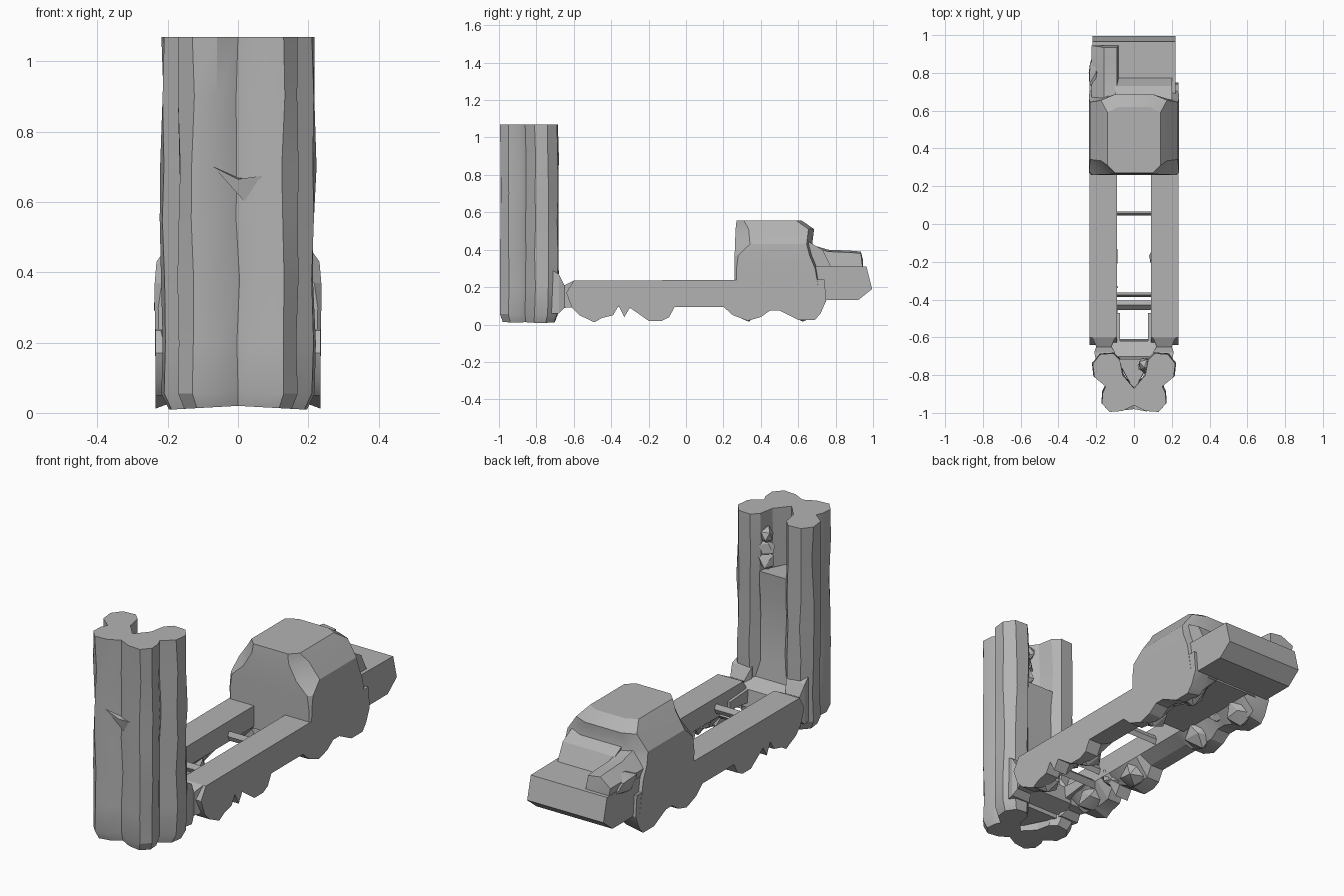
import bpy, bmesh, random
from mathutils import Vector, Matrix

random.seed(4)
cube = bpy.data.objects.get("Cube")
if cube:
    bpy.data.objects.remove(cube, do_unlink=True)

GREY = (0.45, 0.45, 0.45, 1)
grey = bpy.data.materials.new("plain grey")
grey.use_nodes = True
grey.diffuse_color = GREY
grey.node_tree.nodes["Principled BSDF"].inputs["Base Color"].default_value = GREY


def finish(name, bm):
    bmesh.ops.recalc_face_normals(bm, faces=bm.faces)
    mesh = bpy.data.meshes.new(name)
    bm.to_mesh(mesh)
    bm.free()
    mesh.materials.append(grey)
    ob = bpy.data.objects.new(name, mesh)
    bpy.context.collection.objects.link(ob)
    bpy.ops.object.select_all(action='DESELECT')
    ob.select_set(True)
    bpy.context.view_layer.objects.active = ob
    bpy.ops.object.shade_smooth_by_angle(angle=0.45)
    return ob


def loft(name, rings):
    """Skin closed rings of equal length and cap both ends."""
    bm = bmesh.new()
    loops = [[bm.verts.new(p) for p in ring] for ring in rings]
    n = len(loops[0])
    for a, b in zip(loops, loops[1:]):
        for i in range(n):
            j = (i + 1) % n
            bm.faces.new((a[i], a[j], b[j], b[i]))
    caps = [bm.faces.new(loops[0][::-1]), bm.faces.new(loops[-1])]
    bm.normal_update()
    bmesh.ops.triangulate(bm, faces=caps, ngon_method='EAR_CLIP')
    return finish(name, bm)


def slab(name, profile, x0, x1):
    """Extrude a (y, z) profile along x."""
    return loft(name, [[(x, y, z) for y, z in profile] for x in (x0, x1)])


def lump(name, centre, size, wobble=0.015):
    """Rough faceted boulder."""
    bm = bmesh.new()
    bmesh.ops.create_icosphere(bm, subdivisions=1, radius=1,
                               matrix=Matrix.LocRotScale(Vector(centre), None, Vector(size)))
    for v in bm.verts:
        v.co += Vector([random.uniform(-wobble, wobble) for _ in range(3)])
        v.co.z = max(v.co.z, 0.015)
    return finish(name, bm)


# Upright log bundle: four lobes with a deep notch in the rear
half = [(0.06, -0.99), (0.13, -0.995), (0.17, -0.95), (0.165, -0.89), (0.15, -0.86),
        (0.21, -0.81), (0.218, -0.74), (0.18, -0.69), (0.11, -0.685), (0.075, -0.72),
        (0.06, -0.80)]
outline = [(0, -0.96)] + half + [(0, -0.87)] + [(-x, y) for x, y in reversed(half)]
rings = []
for z in (0.0, 0.055, 0.2, 0.38, 0.55, 0.7, 0.9, 1.07):
    shrink = 0.9 if z == 0 else 1
    ends = z < 0.06 or z > 1
    ring = []
    for x, y in outline:
        w = 0 if ends else random.uniform(-0.006, 0.006)
        # The foot is bevelled and arches up in the middle
        lift = 0.02 - 0.05 * abs(x) if z == 0 else 0.015 if z < 0.06 and abs(x) < 0.01 else 0
        ring.append((x * shrink + w, (y + 0.84) * shrink - 0.84 + abs(w), z + lift))
    rings.append(ring)
loft("log_bundle", rings)

# Filling in the notch, lower than the bundle top
loft("notch_filling", [[(-0.09, y, z), (0, -0.88, z), (0.09, y, z)]
                       for y, z in ((-0.70, 0.05), (-0.70, 0.22), (-0.72, 0.3),
                                    (-0.725, 0.62), (-0.715, 0.77))])
for z in (0.82, 0.89, 0.95):
    lump("notch_splinter", (0.06, -0.755, z), (0.035, 0.045, 0.04), 0.01)

# Chip on the front groove
loft("front_chip", [[(-0.07, -0.988, 0.70), (0, -0.98, 0.665), (0.07, -0.993, 0.675), (0.02, -0.967, 0.60)],
                    [(-0.04, -0.95, 0.69), (0, -0.95, 0.67), (0.04, -0.95, 0.67), (0.02, -0.95, 0.62)]])

# Side rails with the wheel bumps along the bottom
rail = [(-0.60, 0.235), (-0.64, 0.17), (-0.61, 0.09), (-0.57, 0.05), (-0.49, 0.012),
        (-0.45, 0.035), (-0.39, 0.05), (-0.36, 0.10), (-0.33, 0.04), (-0.30, 0.09),
        (-0.20, 0.02), (-0.13, 0.02), (-0.09, 0.04), (-0.06, 0.095), (0.20, 0.095),
        (0.25, 0.05), (0.33, 0.02), (0.40, 0.04), (0.45, 0.075), (0.50, 0.075),
        (0.60, 0.025), (0.69, 0.025), (0.72, 0.06), (0.75, 0.13), (0.74, 0.24)]
for side, s in (("left", 1), ("right", -1)):
    middle = [(y, max(z, 0.04)) for y, z in rail]
    inner = [(y, max(z, 0.13)) for y, z in rail]
    loft(side + "_rail", [[(s * x, y, z) for y, z in p]
                          for x, p in ((0.235, rail), (0.16, middle), (0.09, inner))])
    # Wheel lumps under the rail
    for y in (-0.49, -0.17, 0.33, 0.63):
        lump(side + "_wheel", (s * 0.15, y, 0.09), (0.075, 0.08, 0.07), 0.01)
    for y in (-0.33, 0.48):
        lump(side + "_underside_lump", (s * 0.13, y, 0.13), (0.05, 0.05, 0.05), 0.01)
    # Neck joining the rail to the bundle
    loft(side + "_neck", [[(s * a, y, lo), (s * b, y, lo), (s * b, y, hi), (s * a, y, hi)]
                          for y, a, b, lo, hi in ((-0.73, 0.10, 0.20, 0.06, 0.30),
                                                  (-0.68, 0.10, 0.21, 0.06, 0.27),
                                                  (-0.65, 0.12, 0.20, 0.09, 0.21),
                                                  (-0.60, 0.10, 0.22, 0.09, 0.235))])
    # Braces from the bridge out to the rail
    slab(side + "_brace", [(-0.63, 0.12), (-0.47, 0.14), (-0.47, 0.18), (-0.62, 0.19)], s * 0.075, s * 0.12)

# Cross members between the rails
slab("front_bridge", [(-0.74, 0.06), (-0.61, 0.10), (-0.62, 0.19), (-0.74, 0.24)], -0.12, 0.12)
for y, depth, z in ((-0.43, 0.025, 0.13), (-0.375, 0.012, 0.18), (0.055, 0.01, 0.16)):
    slab("cross_bar", [(y - depth, z), (y, z - 0.025), (y + depth, z), (y, z + 0.025)], -0.12, 0.12)

# Cab: straight sides, sloping shoulders, clipped front corners, upright rear ledge
cab = []
for z, w, front, cut, back in ((0.12, 0.235, 0.26, 0.01, 0.75), (0.30, 0.237, 0.26, 0.01, 0.72),
                               (0.37, 0.237, 0.26, 0.02, 0.69), (0.43, 0.232, 0.262, 0.08, 0.675),
                               (0.51, 0.175, 0.265, 0.07, 0.685), (0.555, 0.14, 0.27, 0.04, 0.62)):
    cab.append([(w, front + cut, z), (w, back - 0.03, z), (w * 0.6, back, z), (-w * 0.6, back, z),
                (-w, back - 0.03, z), (-w, front + cut, z), (-w + cut, front, z), (w - cut, front, z)])
loft("cab", cab)

# Low slope behind the cab
slab("cab_back_slope", [(0.60, 0.30), (0.78, 0.30), (0.73, 0.40), (0.66, 0.44), (0.60, 0.44)], -0.10, 0.20)

# Nose slab behind the cab
slab("nose", [(0.60, 0.13), (0.92, 0.13), (0.995, 0.19), (0.965, 0.31), (0.60, 0.315)], -0.22, 0.22)

# Raised block on one side of the nose
loft("nose_block", [[(-0.215, y, 0.30), (-0.08, y, 0.30), (-0.09, y - t, h), (-0.16, y - t, h + 0.01), (-0.225, y, 0.35)]
                    for y, t, h in ((0.66, 0, 0.42), (0.76, 0, 0.39), (0.88, 0, 0.385), (0.945, 0.01, 0.38))])
lump("nose_block_knob", (-0.205, 0.80, 0.32), (0.035, 0.10, 0.06), 0.008)
